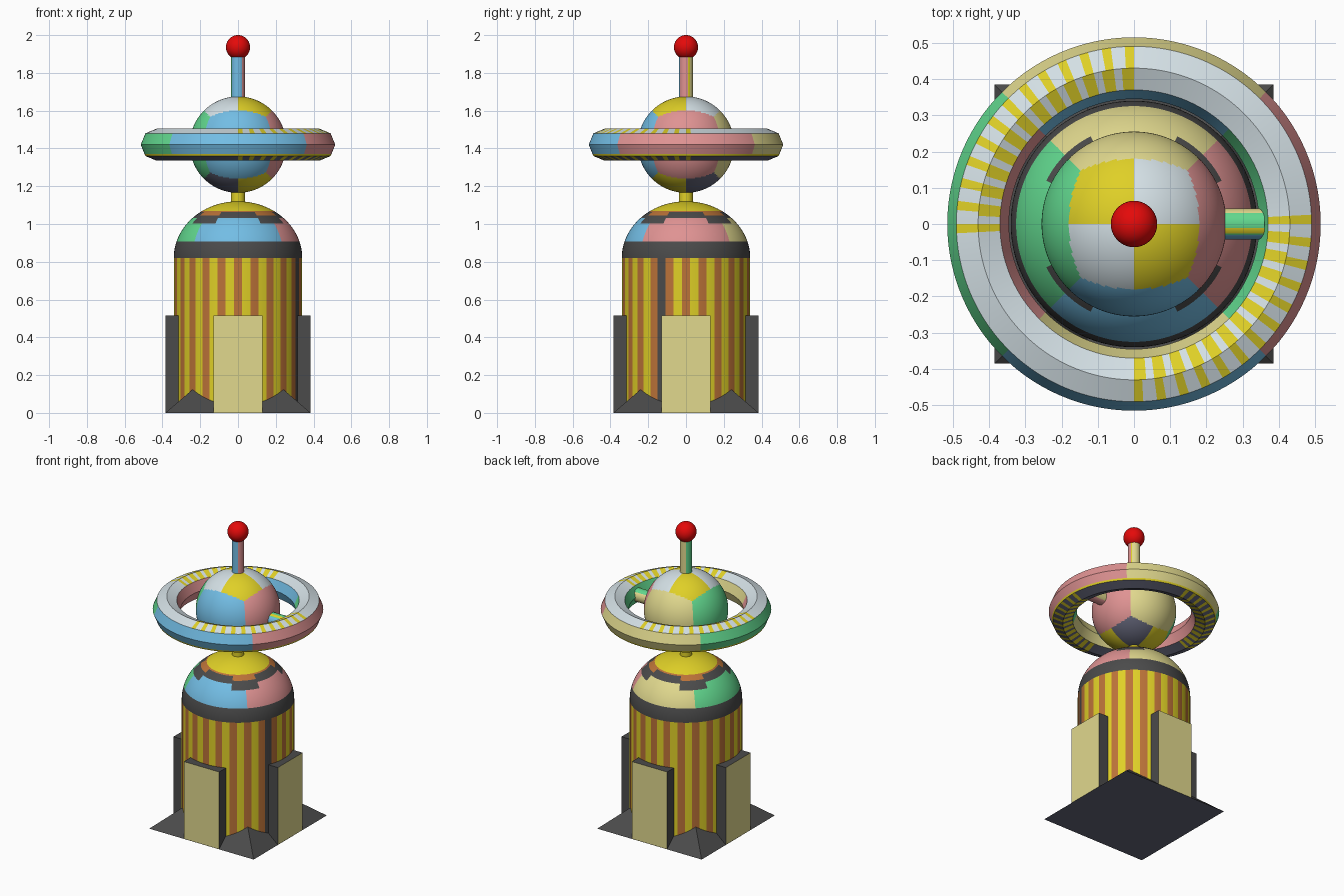
import bpy, bmesh, math
from math import pi, sin, cos, atan2, degrees
from mathutils import Matrix

cube = bpy.data.objects.get("Cube")
if cube:
    bpy.data.objects.remove(cube)

# Flat colours (linear)
PALETTE = {
    "cream": (.75, .69, .27), "sky_blue": (.17, .51, .78), "pink": (.74, .29, .29),
    "green": (.12, .68, .27), "yellow": (.74, .63, .02), "orange": (.5, .17, .04),
    "charcoal": (.07, .07, .07), "slate": (.125, .13, .19),
    "pale_grey": (.66, .75, .79), "red": (.78, .003, .003),
}
NAMES = list(PALETTE)
MATS = []
for name, rgb in PALETTE.items():
    m = bpy.data.materials.new(name)
    m.use_nodes = True
    m.diffuse_color = (*rgb, 1)
    m.node_tree.nodes["Principled BSDF"].inputs["Base Color"].default_value = (*rgb, 1)
    MATS.append(m)


def finish(bm, name, rule, matrix=None, smooth=True):
    """Colour every face by rule(centre, normal) and make the object."""
    bmesh.ops.recalc_face_normals(bm, faces=bm.faces)
    bm.normal_update()
    for f in bm.faces:
        f.material_index = NAMES.index(rule(f.calc_center_median(), f.normal))
    if matrix:
        bm.transform(matrix)
    me = bpy.data.meshes.new(name)
    bm.to_mesh(me)
    bm.free()
    for m in MATS:
        me.materials.append(m)
    ob = bpy.data.objects.new(name, me)
    bpy.context.collection.objects.link(ob)
    if smooth:
        bpy.ops.object.select_all(action='DESELECT')
        ob.select_set(True)
        bpy.context.view_layer.objects.active = ob
        bpy.ops.object.shade_smooth_by_angle(angle=math.radians(30))


def lathe(name, profile, rule, steps=96, closed=False, matrix=None):
    """Turn an (r, z) profile around z."""
    bm = bmesh.new()
    vs = [bm.verts.new((r, 0, z)) for r, z in profile]
    es = [bm.edges.new(p) for p in zip(vs, vs[1:])]
    if closed:
        es.append(bm.edges.new((vs[-1], vs[0])))
    bmesh.ops.spin(bm, geom=vs + es, cent=(0, 0, 0), axis=(0, 0, 1),
                   angle=2 * pi, steps=steps, use_merge=True)
    bmesh.ops.remove_doubles(bm, verts=bm.verts, dist=1e-5)
    finish(bm, name, rule, matrix)


def arc(r, z, height, start, end, n):
    return [(max(0, r * cos(t)), z + height * sin(t))
            for t in (start + (end - start) * i / n for i in range(n + 1))]


def plain(colour):
    return lambda c, n: colour


def facing(n):
    """Colour of the side a face looks towards."""
    if abs(n.x) > abs(n.y):
        return "pink" if n.x > 0 else "green"
    return "cream" if n.y > 0 else "sky_blue"


def angle(c):
    return degrees(atan2(c.y, c.x)) % 360


# Sloped square footing with a slate underside
bm = bmesh.new()
bmesh.ops.create_cone(bm, cap_ends=True, segments=4, radius1=.385 * 2 ** .5, radius2=0, depth=.33,
                      matrix=Matrix.Translation((0, 0, .165)) @ Matrix.Rotation(pi / 4, 4, 'Z'))
finish(bm, "footing", lambda c, n: "slate" if n.z < -.5 else "charcoal", smooth=False)


# Striped drum with one dark seam
def drum_rule(c, n):
    stripe = int((angle(c) + 26.25) % 360 / 7.5)
    if abs(n.z) > .5 or stripe == 0:
        return "charcoal"
    return "orange" if stripe % 2 else "yellow"


lathe("drum", [(0, .01), (.34, .01), (.34, .82), (0, .82)], drum_rule)

# Four side buttresses with cream outer faces
for i, side in enumerate(("front", "left", "back", "right")):
    bm = bmesh.new()
    bmesh.ops.create_cube(bm, size=1, matrix=Matrix.Translation((0, -.31, .258))
                          @ Matrix.Diagonal((.26, .15, .515, 1)))
    finish(bm, side + "_buttress", lambda c, n: "cream" if n.y < -.5 else "charcoal",
           Matrix.Rotation(i * pi / 2, 4, 'Z'), smooth=False)


# Dome with painted tiers
def dome_rule(c, n):
    r = math.hypot(c.x, c.y)
    diagonal = abs((angle(c) + 45) % 90 - 45) > 28
    if c.z < .91:
        return "charcoal"
    if r > (.27 if diagonal else .24):
        return facing(n)
    if r > (.22 if diagonal else .2):
        return "charcoal"
    return "orange" if r > .187 else "yellow"


lathe("dome", [(0, .82)] + arc(.34, .82, .3, 0, pi / 2, 48), dome_rule)

lathe("neck", [(0, 1.1), (.037, 1.1), (.037, 1.2), (0, 1.2)], plain("yellow"), 24)


# Head sphere: coloured sides, quartered top and bottom
def head_rule(c, n):
    if abs(n.z) < max(abs(n.x), abs(n.y)):
        return facing(n)
    if c.x * c.y < 0:
        return "yellow"
    return "pale_grey" if n.z > 0 else "slate"


lathe("head", arc(.255, 1.42, .255, -pi / 2, pi / 2, 96), head_rule, 144)


# Eight-sided ring with radial stripes in two quarters and a thin lower trim line
def ring_rule(c, n):
    if abs(n.z) < .7:
        trim = c.z < 1.37 and math.hypot(c.x, c.y) > .43
        return "yellow" if trim else facing(n)
    width = 3 if math.hypot(c.x, c.y) > .43 else 4.5
    if 90 < (angle(c) - 3) % 180 + 3 < 183 and angle(c) % 7.5 < width:
        return "yellow"
    return "pale_grey" if n.z > 0 else "slate"


ring_profile = [(.43 + .085 * cos(i * pi / 4), 1.42 + .085 * sin(i * pi / 4)) for i in range(8)]
ring_profile.append((.495, 1.371))
lathe("ring", ring_profile, ring_rule, 240, closed=True)


# Rods: antenna mast and the arm that holds the ring
def mast_rule(c, n):
    return "yellow" if 30 < angle(c) < 45 else facing(n)


def arm_rule(c, n):
    return "yellow" if 195 < angle(c) < 217 else facing(n)


lathe("antenna_mast", [(0, 1.65), (.037, 1.65), (.037, 1.9), (0, 1.9)], mast_rule, 48,
      matrix=Matrix.Rotation(math.radians(-12), 4, 'Z'))
lathe("ring_arm", [(0, .24), (.043, .24), (.043, .36), (0, .36)], arm_rule, 48,
      matrix=Matrix.Translation((0, 0, 1.42)) @ Matrix.Rotation(pi / 2, 4, 'Y'))

lathe("antenna_ball", arc(.064, 1.936, .064, -pi / 2, pi / 2, 20), plain("red"), 40)
